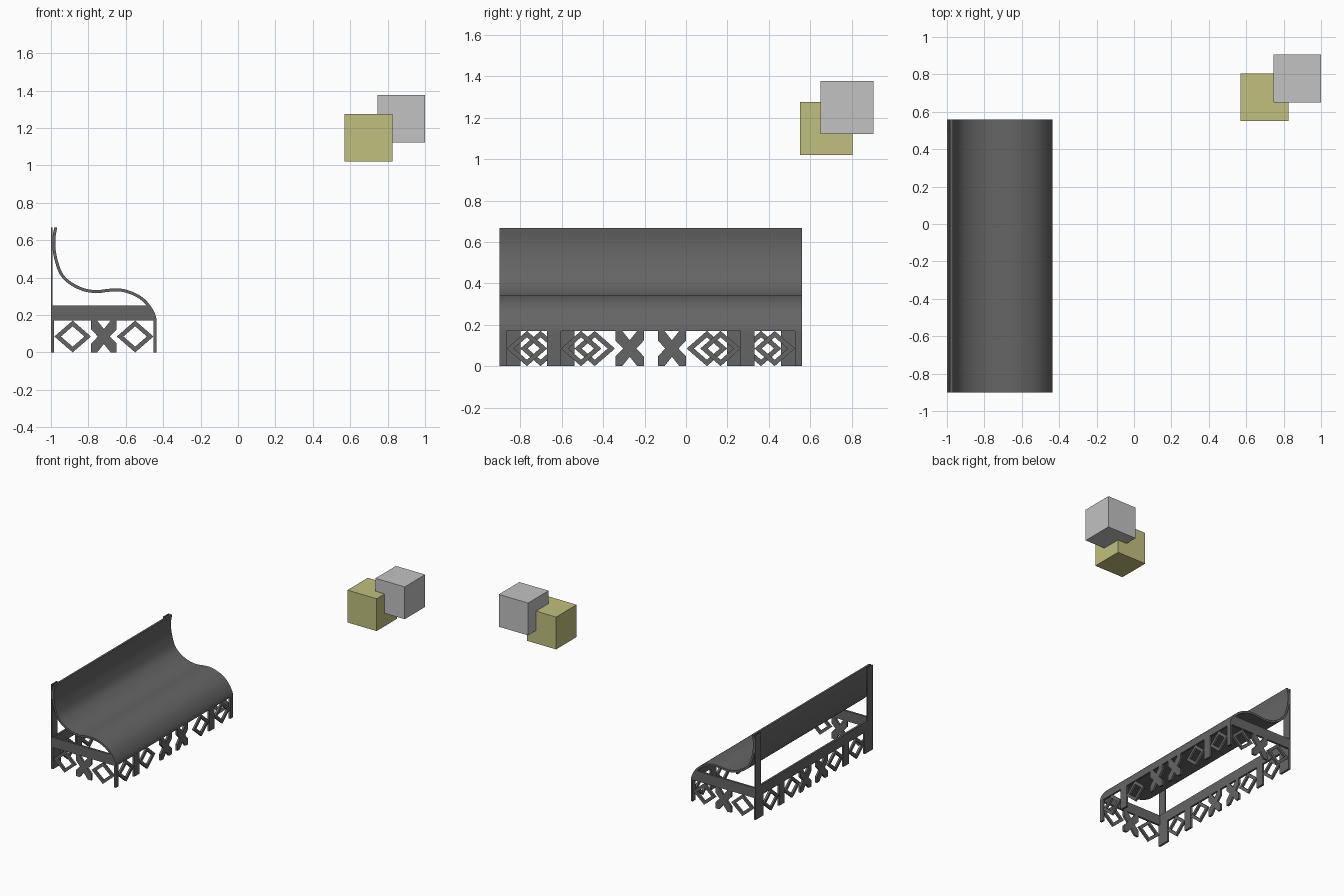
import bpy, bmesh
from mathutils import Vector

cube = bpy.data.objects.get("Cube")
if cube:
    bpy.data.objects.remove(cube, do_unlink=True)


def material(name, rgb):
    m = bpy.data.materials.new(name)
    m.use_nodes = True
    m.diffuse_color = (*rgb, 1)
    m.node_tree.nodes["Principled BSDF"].inputs["Base Color"].default_value = (*rgb, 1)
    return m


dark = material("dark grey", (0.13, 0.13, 0.13))
light = material("light grey", (0.54, 0.54, 0.54))
olive = material("olive", (0.53, 0.53, 0.21))

X0, X1, Y0, Y1 = -1.0, -0.435, -0.9, 0.56   # bench outline
YC = (Y0 + Y1) / 2
T = 0.016                                   # plate thickness
LEG, RAIL, TOP = 0.17, 0.25, 0.667          # heights


def extrude_faces(name, polys, axis, start, depth, mat):
    """Extrude flat polygons (u, z) along x or y into one object."""
    bm = bmesh.new()
    place = (lambda u, z: (start, u, z)) if axis == "x" else (lambda u, z: (u, start, z))
    faces = [bm.faces.new([bm.verts.new(place(u, z)) for u, z in p]) for p in polys]
    bmesh.ops.remove_doubles(bm, verts=bm.verts[:], dist=1e-5)
    ret = bmesh.ops.extrude_face_region(bm, geom=bm.faces[:], use_keep_orig=True)
    shift = (depth, 0, 0) if axis == "x" else (0, depth, 0)
    bmesh.ops.translate(bm, vec=shift,
                        verts=[g for g in ret["geom"] if isinstance(g, bmesh.types.BMVert)])
    bmesh.ops.recalc_face_normals(bm, faces=bm.faces[:])
    mesh = bpy.data.meshes.new(name)
    bm.to_mesh(mesh)
    bm.free()
    mesh.materials.append(mat)
    ob = bpy.data.objects.new(name, mesh)
    bpy.context.collection.objects.link(ob)
    return ob


def rect(a, b, z0, z1):
    return [[(a, z0), (b, z0), (b, z1), (a, z1)]]


def diamond(c):
    """Open diamond ring as four quads."""
    w, h, k, zc = 0.098, LEG / 2, 0.64, LEG / 2
    corners = [(w, 0), (0, h), (-w, 0), (0, -h)]
    out = []
    for i in range(4):
        (a, b), (d, e) = corners[i], corners[(i + 1) % 4]
        out.append([(c + a, zc + b), (c + d, zc + e),
                    (c + d * k, zc + e * k), (c + a * k, zc + b * k)])
    return out


def cross(c):
    """Blocky X with clipped corners."""
    w, h, zc = 0.068, LEG / 2, LEG / 2
    q = [(0.032, 0), (w, 0.038), (w, h), (0.036, h), (0, 0.04)]
    pts = q + [(-x, z) for x, z in reversed(q[:-1])]
    pts += [(-x, -z) for x, z in q[1:]] + [(x, -z) for x, z in reversed(q[1:-1])]
    return [[(c + x, zc + z) for x, z in pts]]


# Long lattice panels, symmetric about the bench middle
def long_panel(name, x, end_width):
    a = Y0 + end_width
    b = a + 0.195
    parts = {"end_leg": rect(Y0, a, 0, LEG), "outer_diamond": diamond((a + b) / 2),
             "middle_leg": rect(b, b + 0.067, 0, LEG),
             "inner_diamond": diamond(b + 0.067 + 0.097), "cross": cross(-0.272)}
    for part, polys in parts.items():
        for side, flip in (("front", False), ("back", True)):
            p = [[(2 * YC - u if flip else u, z) for u, z in f] for f in polys]
            extrude_faces(f"{name}_{part}_{side}", p, "x", x, T, dark)


long_panel("seat_edge", X1 - T, 0.034)
long_panel("rear", X0, 0.1)

# End lattice panels with rails
for side, y in (("front", Y0), ("back", Y1 - T)):
    for part, polys in (("left_diamond", diamond(-0.55)), ("right_diamond", diamond(-0.884)),
                        ("cross", cross(-0.717))):
        extrude_faces(f"{side}_end_{part}", polys, "y", y, T, dark)
    rail = [[(X0, LEG), (X1 - 0.008, LEG), (-0.452, 0.2), (-0.479, RAIL), (X0, RAIL)]]
    extrude_faces(f"{side}_end_rail", rail, "y", y, T, dark)

# Rear rail and the posts that carry the backrest
extrude_faces("rear_rail", rect(Y0, Y1, LEG, RAIL), "x", X0, T, dark)
for side, y in (("front", Y0), ("back", Y1 - 0.067)):
    extrude_faces(f"{side}_back_post", rect(y, y + 0.067, RAIL, TOP), "x", X0, 0.008, dark)

# Curved seat and backrest sheet
knots = [(-0.975, TOP), (-0.984, 0.61), (-0.983, 0.55), (-0.97, 0.485), (-0.943, 0.416),
         (-0.893, 0.368), (-0.824, 0.335), (-0.755, 0.325), (-0.69, 0.332), (-0.627, 0.333),
         (-0.563, 0.315), (-0.509, 0.283), (-0.471, 0.24), (-0.449, 0.198), (-0.443, LEG)]
k = [Vector(p) for p in knots]
k = [2 * k[0] - k[1]] + k + [2 * k[-1] - k[-2]]
path = []
for i in range(1, len(k) - 2):
    p0, p1, p2, p3 = k[i - 1:i + 3]
    for s in range(4):
        t = s / 4
        path.append(p1 + (p2 - p0) * t / 2 + (2 * p0 - 5 * p1 + 4 * p2 - p3) * t * t / 2
                    + (3 * p1 - p0 - 3 * p2 + p3) * t ** 3 / 2)
path.append(k[-2])
upper, lower = [], []
for i, p in enumerate(path):
    d = (path[min(i + 1, len(path) - 1)] - path[max(i - 1, 0)]).normalized()
    n = Vector((-d.y, d.x)) * T / 2
    if i in (0, len(path) - 1):
        n = Vector((n.x, 0))     # level cut ends
    upper.append(tuple(p + n))
    lower.append(tuple(p - n))
strips = [[upper[i], upper[i + 1], lower[i + 1], lower[i]] for i in range(len(path) - 1)]
seat = extrude_faces("seat_sheet", strips, "y", Y0, Y1 - Y0, dark)
bpy.ops.object.select_all(action="DESELECT")
seat.select_set(True)
bpy.context.view_layer.objects.active = seat
bpy.ops.object.shade_smooth_by_angle(angle=0.6)

# Two floating boxes
for name, x, y, z, mat in (("olive_box", 0.57, 0.55, 1.02, olive),
                           ("grey_box", 0.745, 0.65, 1.122, light)):
    extrude_faces(name, rect(x, x + 0.255, z, z + 0.255), "y", y, 0.255, mat)
